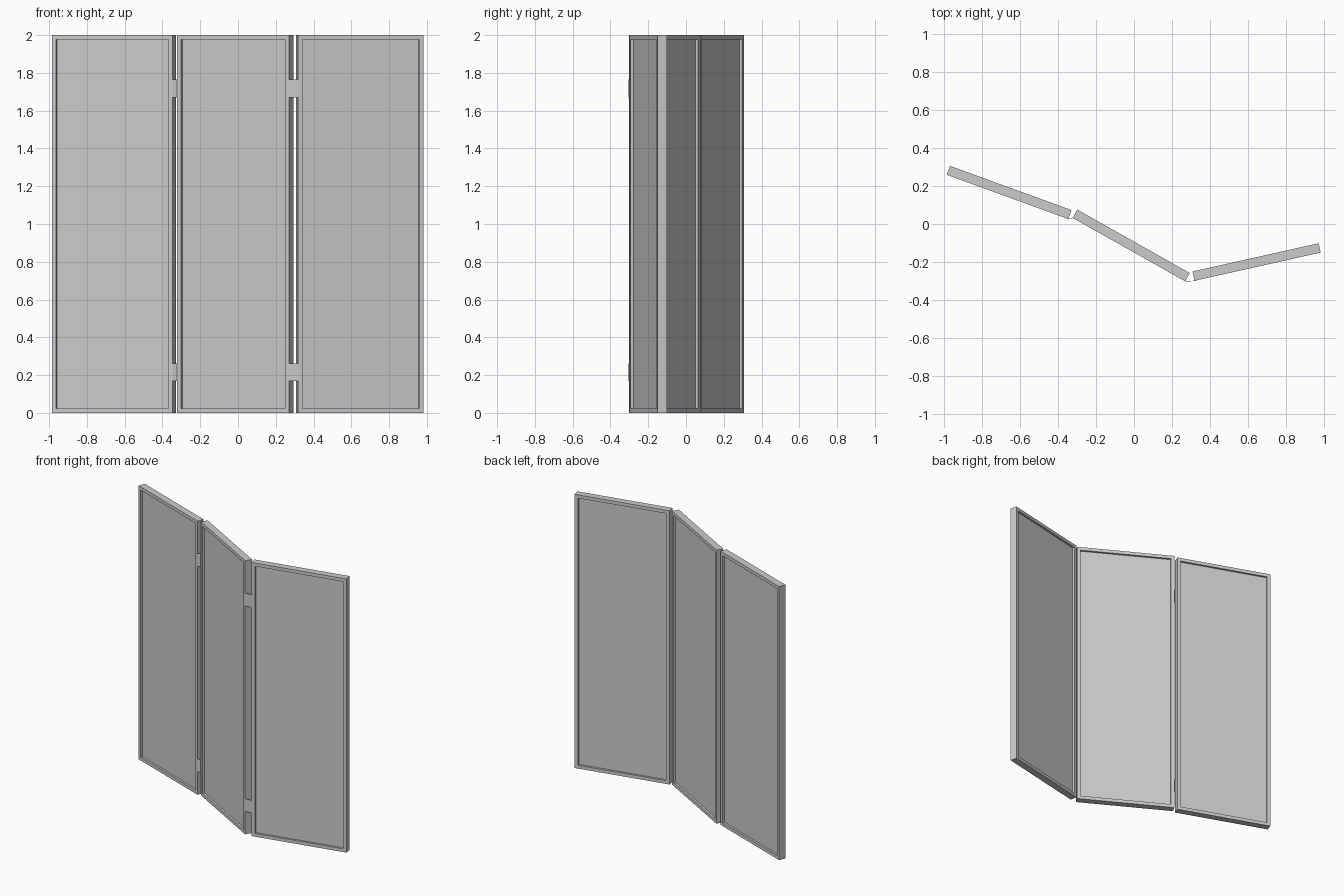
import bpy, bmesh
from math import radians
from mathutils import Matrix, Vector

if "Cube" in bpy.data.objects:
    bpy.data.objects.remove(bpy.data.objects["Cube"])

W, T, H = 0.68, 0.05, 2.0          # panel width, thickness, height
RIM, DEPTH = 0.034, 0.015          # frame width, recess depth


def finish(bm, name, matrix=None):
    bmesh.ops.recalc_face_normals(bm, faces=bm.faces)
    mesh = bpy.data.meshes.new(name)
    bm.to_mesh(mesh)
    bm.free()
    ob = bpy.data.objects.new(name, mesh)
    bpy.context.collection.objects.link(ob)
    if matrix:
        ob.matrix_world = matrix
    return ob


def panel(name, cx, cy, angle):
    """Framed panel, recessed on front and back; returns its placement."""
    m = Matrix.Translation((cx, cy, H / 2)) @ Matrix.Rotation(radians(angle), 4, 'Z')
    bm = bmesh.new()
    bmesh.ops.create_cube(bm, size=1, matrix=Matrix.Diagonal((W, T, H, 1)))
    bm.normal_update()
    for f in [f for f in bm.faces if abs(f.normal.y) > 0.9]:
        n = f.normal.copy()
        bmesh.ops.inset_region(bm, faces=[f], thickness=RIM)
        # second loop makes the step down to the recessed field
        ext = bmesh.ops.extrude_discrete_faces(bm, faces=[f])
        bmesh.ops.translate(bm, verts=ext['faces'][0].verts, vec=-n * DEPTH)
    finish(bm, name, m)
    return m


def hinge(name, points, z):
    """Thin strip bridging two neighbouring panels at their front edges."""
    bm = bmesh.new()
    rows = [[bm.verts.new((p.x, p.y, z + dz)) for p in points] for dz in (-0.047, 0.047)]
    for i in range(len(points) - 1):
        bm.faces.new((rows[0][i], rows[0][i + 1], rows[1][i + 1], rows[1][i]))
    ob = finish(bm, name)
    mod = ob.modifiers.new("thickness", 'SOLIDIFY')
    mod.thickness = 0.002
    mod.offset = 0


# Three folding panels
left = panel("left_panel", -0.657, 0.166, -20)
middle = panel("middle_panel", -0.0145, -0.113, -29.4)
right = panel("right_panel", 0.645, -0.200, 12.6)


def front(m, x):
    return m @ Vector((x, -T / 2 - 0.0005, 0))


# Two hinges at each fold
folds = {
    "left": [front(left, W / 2 - 0.006), front(left, W / 2), front(middle, -W / 2)],
    "right": [front(middle, W / 2), front(right, -W / 2), front(right, -W / 2 + 0.006)],
}
for side, pts in folds.items():
    for level, z in (("lower", 0.215), ("upper", 1.718)):
        hinge(f"{side}_{level}_hinge", pts, z)
